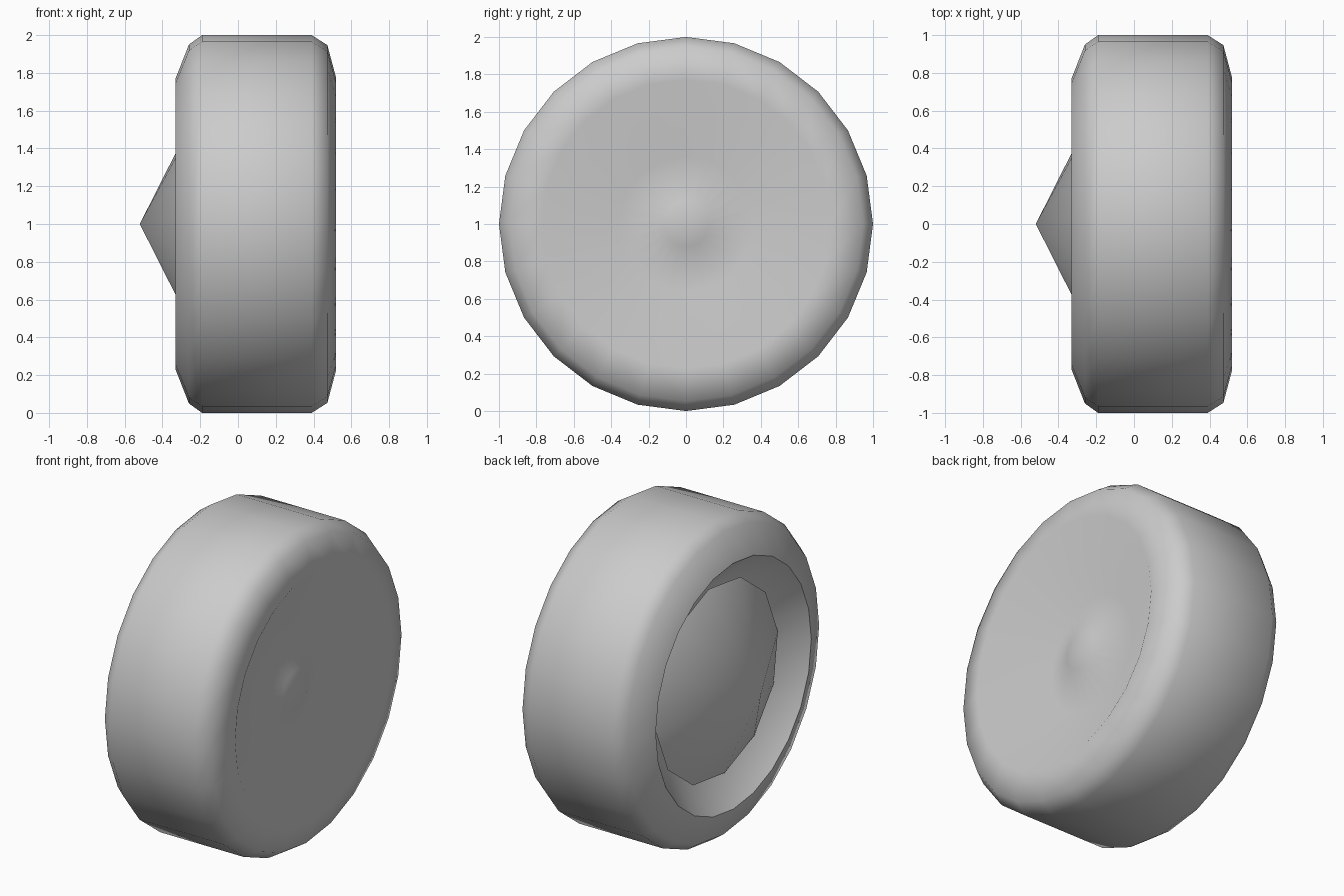
import bpy, bmesh, math

if "Cube" in bpy.data.objects:
    bpy.data.objects.remove(bpy.data.objects["Cube"])


def lathe(name, profile, sides, start=0.0):
    """Revolve (x, radius) points around the x axis at z = 1."""
    bm = bmesh.new()
    rings = []
    for x, r in profile:
        if r == 0:
            rings.append([bm.verts.new((x, 0, 1))] * sides)
            continue
        ring = []
        for i in range(sides):
            a = start + math.tau * i / sides
            ring.append(bm.verts.new((x, r * math.sin(a), 1 + r * math.cos(a))))
        rings.append(ring)
    for a, b in zip(rings, rings[1:]):
        for i in range(sides):
            j = (i + 1) % sides
            # drop repeated corners where a ring collapses to the axis
            bm.faces.new(list(dict.fromkeys((a[i], a[j], b[j], b[i]))))
    bmesh.ops.recalc_face_normals(bm, faces=bm.faces)
    mesh = bpy.data.meshes.new(name)
    bm.to_mesh(mesh)
    bm.free()
    obj = bpy.data.objects.new(name, mesh)
    bpy.context.collection.objects.link(obj)
    bpy.ops.object.select_all(action='DESELECT')
    obj.select_set(True)
    bpy.context.view_layer.objects.active = obj
    bpy.ops.object.shade_smooth_by_angle(angle=math.radians(60))
    return obj


# Wheel: tapered recess on the inner side, rounded tread, dished outer face
lathe("wheel", [
    (-0.13, 0), (-0.13, 0.56), (-0.33, 0.772),
    (-0.26, 0.95), (-0.19, 1.0), (0.39, 1.0), (0.473, 0.947), (0.52, 0.772),
    (0.31, 0.36), (0.40, 0.12), (0.41, 0),
], 24)

# Axle cone: shallow twelve-sided cone pointing out of the recess
lathe("axle_cone", [(-0.52, 0), (-0.213, 0.612), (-0.213, 0)],
      12, math.radians(7.5))
